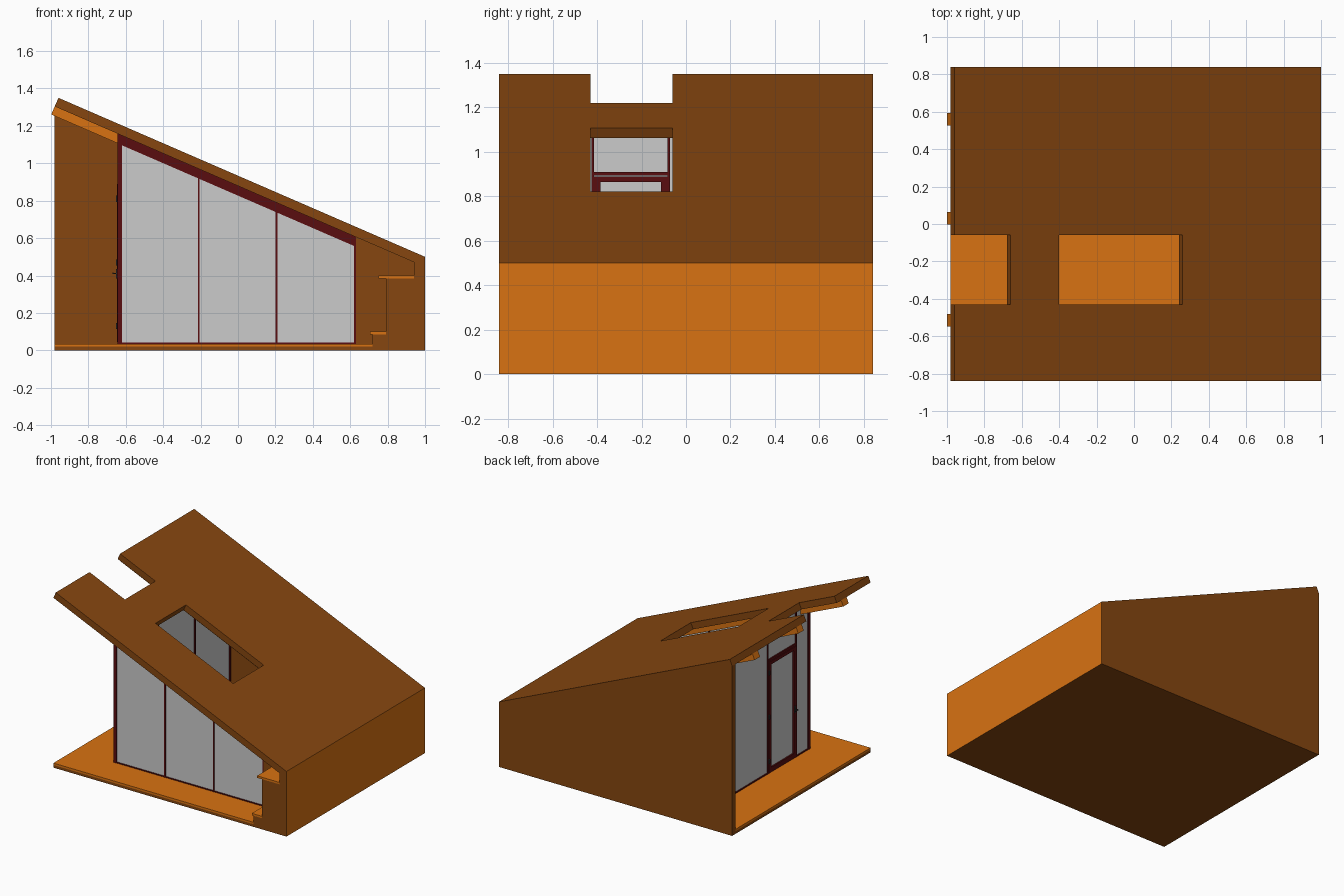
import bpy, math

if "Cube" in bpy.data.objects:
    bpy.data.objects.remove(bpy.data.objects["Cube"])

SLOPE = 0.85 / 1.96
TILT = math.atan(SLOPE)
SLAB = 0.05                                   # roof thickness


def top(x):
    return 1.35 - SLOPE * (x + 0.96)


def under(x):
    return top(x) - SLAB / math.cos(TILT)


def material(name, rgb):
    m = bpy.data.materials.new(name)
    m.diffuse_color = (*rgb, 1)
    m.use_nodes = True
    m.node_tree.nodes["Principled BSDF"].inputs["Base Color"].default_value = m.diffuse_color
    return m


BROWN = material("brown_wood", (0.24, 0.062, 0.005))
ORANGE = material("orange_wood", (0.69, 0.17, 0.006))
RED = material("dark_red", (0.10, 0.004, 0.005))
DARK = material("dark_metal", (0.03, 0.03, 0.03))


def mesh(name, verts, faces, mat=None):
    me = bpy.data.meshes.new(name)
    me.from_pydata(verts, [], faces)
    if mat:
        me.materials.append(mat)
    ob = bpy.data.objects.new(name, me)
    bpy.context.collection.objects.link(ob)
    return ob


def extrude(name, pts, y0, y1, mat=None):
    """Extrude an xz profile (counter-clockwise seen from the front) along y."""
    n = len(pts)
    verts = [(x, y, z) for y in (y0, y1) for x, z in pts]
    faces = [tuple(range(n)), tuple(reversed(range(n, 2 * n)))]
    faces += [(i, i + n, (i + 1) % n + n, (i + 1) % n) for i in range(n)]
    return mesh(name, verts, faces, mat)


def box(name, x0, x1, y0, y1, z0, z1, mat=None):
    return extrude(name, [(x0, z0), (x1, z0), (x1, z1), (x0, z1)], y0, y1, mat)


def sloped(name, x0, x1, y0, y1, z0, mat=None, drop=None):
    """Upright piece cut off by the roof; with drop, a rail hanging under it."""
    lo = [z0, z0] if drop is None else [under(x0) - drop, under(x1) - drop]
    pts = [(x0, lo[0]), (x1, lo[1]), (x1, under(x1)), (x0, under(x0))]
    return extrude(name, pts, y0, y1, mat)


# Roof slab: plan grid with the entrance notch and skylight cells left out
xs = [-0.96, -0.66, -0.40, 0.26, 1.0]
ys = [-0.84, -0.43, -0.06, 0.84]
verts = [(x, y, top(x)) for x in xs for y in ys]
faces = [(i * 4 + j, i * 4 + 4 + j, i * 4 + 5 + j, i * 4 + 1 + j)
         for i in range(4) for j in range(3) if (i, j) not in ((0, 1), (2, 1))]
roof = mesh("roof", verts, faces, BROWN)
mod = roof.modifiers.new("thickness", 'SOLIDIFY')
mod.thickness = SLAB
mod.offset = -1

# Roof beams
ex, ez = -0.96 - SLAB * math.sin(TILT), 1.35 - SLAB * math.cos(TILT)
D = 0.047
for i, y in enumerate((-0.515, 0.03, 0.56)):
    extrude(f"roof_beam_{i + 1}",
            [(ex - D * math.sin(TILT), ez - D * math.cos(TILT)),
             (0.95, under(0.95) - D / math.cos(TILT)),
             (0.95, under(0.95)), (ex, ez)], y - 0.033, y + 0.033, ORANGE)

# Floor and deck
BACK = 0.80
box("floor_base", -0.98, 0.72, -0.84, BACK, 0, 0.02, BROWN)
box("deck", -0.98, 0.72, -0.84, BACK, 0.02, 0.035, ORANGE)

# Back wall, and the stepped side wall with its orange outer face
rx, rz = 1 - SLAB * math.sin(TILT), 0.5 - SLAB * math.cos(TILT)
back = extrude("back_wall", [(-0.98, 0), (1, 0), (1, 0.5), (rx, rz), (-0.98, under(-0.98))],
               BACK, 0.84, BROWN)
side = extrude("stepped_side_wall",
               [(0.72, 0), (1, 0), (1, 0.5), (rx, rz), (0.94, under(0.94)), (0.94, 0.385),
                (0.79, 0.385), (0.79, 0.085), (0.72, 0.085)], -0.84, BACK, BROWN)
for ob in (back, side):
    ob.data.materials.append(ORANGE)
    for p in ob.data.polygons:
        if p.normal.x > 0.99 and p.center.x > 0.99:
            p.material_index = 1

# Shelf and bench planks
box("shelf", 0.75, 0.94, -0.84, BACK, 0.385, 0.40, ORANGE)
box("bench_plank", 0.705, 0.79, -0.84, BACK, 0.085, 0.10, ORANGE)

# Solid infill beside the front window
F = -0.59
sloped("front_infill", 0.63, 0.95, F, F + 0.03, 0.035, BROWN)

# Front window
sloped("front_glass", -0.635, 0.625, F + 0.008, F + 0.016, 0.035)
sloped("front_corner_post", -0.645, -0.62, F, F + 0.025, 0.035, RED)
for i, x in enumerate((-0.21, 0.205, 0.625)):
    sloped(f"front_mullion_{i + 1}", x - 0.005, x + 0.005, F + 0.001, F + 0.024, 0.035, RED)
sloped("front_top_rail", -0.62, 0.63, F + 0.002, F + 0.023, 0, RED, drop=0.052)
box("front_sill", -0.62, 0.62, F + 0.002, F + 0.023, 0.035, 0.042, RED)

# Side window
sloped("side_glass", -0.636, -0.629, F + 0.02, BACK, 0.035)
for i, y in enumerate((-0.42, -0.078, 0.37, 0.793)):
    sloped(f"side_mullion_{i + 1}", -0.644, -0.621, y - 0.006, y + 0.006, 0.035, RED)
box("side_sill", -0.643, -0.622, F + 0.025, BACK, 0.035, 0.043, RED)
sloped("side_top_rail", -0.643, -0.622, F + 0.025, BACK, 0, RED, drop=0.012)

# Door: header, leaf frame, hinges and handle
box("door_header", -0.645, -0.62, -0.414, -0.084, 0.893, 0.91, RED)
box("door_top_rail", -0.647, -0.618, -0.385, -0.113, 0.865, 0.89, RED)
box("door_bottom_rail", -0.647, -0.618, -0.385, -0.113, 0.045, 0.075, RED)
for side_name, y in (("handle", -0.414), ("hinge", -0.113)):
    box(f"door_{side_name}_stile", -0.647, -0.618, y, y + 0.029, 0.045, 0.89, RED)
for i, z in enumerate((0.13, 0.47, 0.81)):
    box(f"door_hinge_{i + 1}", -0.653, -0.645, -0.09, -0.078, z - 0.017, z + 0.017, DARK)
box("handle_plate", -0.652, -0.645, -0.406, -0.394, 0.385, 0.435, DARK)
box("handle_stem", -0.668, -0.65, -0.403, -0.397, 0.408, 0.414, DARK)
box("handle_lever", -0.672, -0.666, -0.403, -0.36, 0.407, 0.415, DARK)
